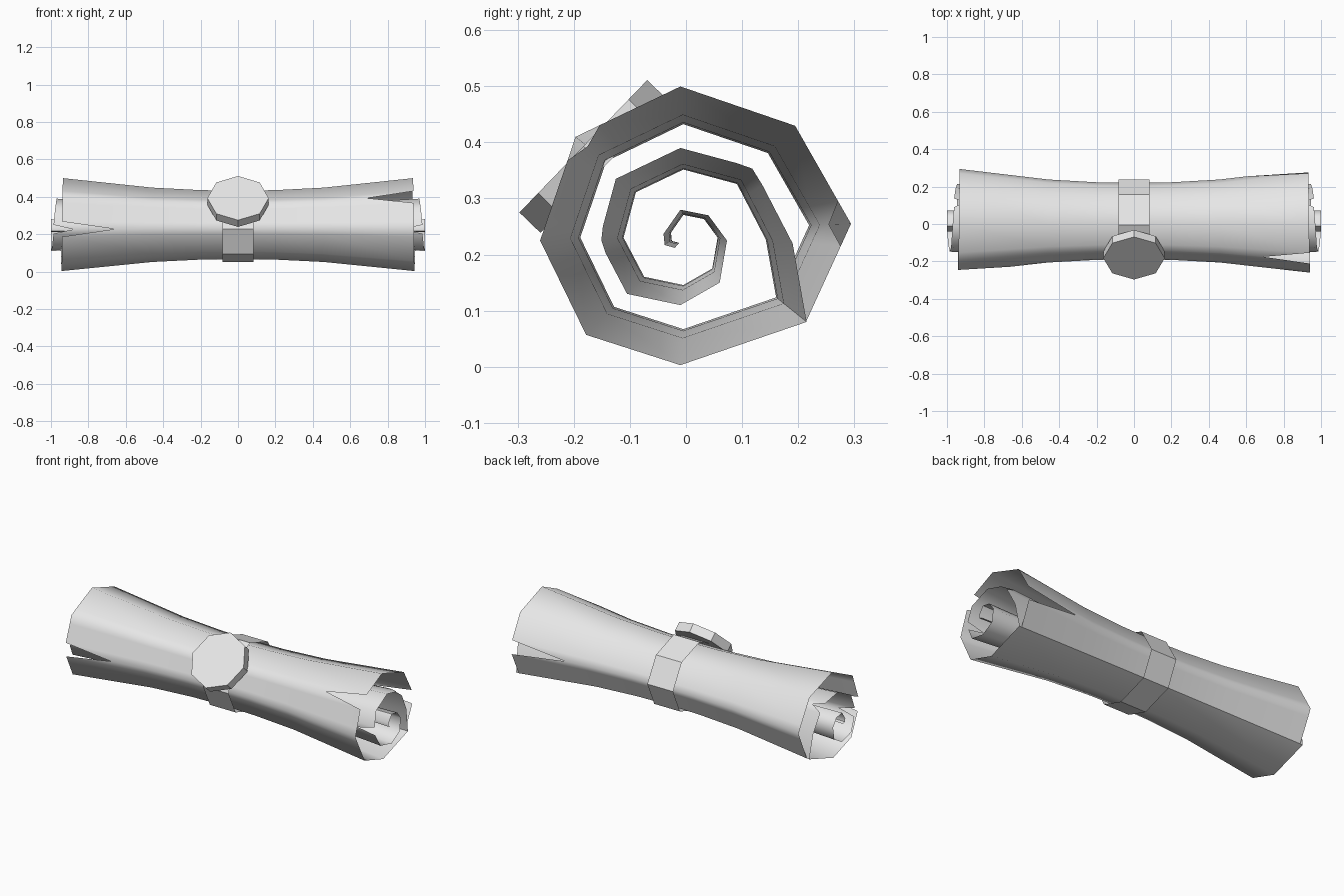
import bpy, bmesh, math

cube = bpy.data.objects.get("Cube")
if cube:
    bpy.data.objects.remove(cube)

mat = bpy.data.materials.new("pale_paper")
mat.use_nodes = True
mat.diffuse_color = (0.8, 0.8, 0.8, 1)
mat.node_tree.nodes["Principled BSDF"].inputs["Base Color"].default_value = (0.8, 0.8, 0.8, 1)

CY, CZ = 0.01, 0.245  # roll axis

# Spiral cross-section (y, z) at the flared ends, from outer seam to core
SPIRAL = [(.215, .08), (.295, .255), (.195, .43), (-.01, .5), (-.197, .41),
          (-.26, .225), (-.178, .057), (-.01, .003), (.215, .08),
          (.19, .22), (.12, .355), (-.01, .39), (-.125, .335), (-.155, .225),
          (-.105, .13), (-.01, .11), (.06, .15), (.073, .225), (.04, .27),
          (-.01, .28), (-.04, .237), (-.038, .217), (-.02, .212)]

# Torn notches: spiral corner -> {end side: tip position along the roll}
TEARS = {1: {1: .6}, 4: {1: .69}, 5: {-1: .66}, 10: {1: .9, -1: .9}, 13: {1: .88, -1: .88}}


def lerp(a, b, t):
    return a + (b - a) * t


def flare(x):
    """Section scale: narrow waist, wide ends."""
    x = abs(x)
    if x < .46:
        return lerp(.735, .8, (x / .46) ** 2)
    return lerp(.8, 1, (x - .46) / .48) if x < .94 else 1


def end_x(i):
    """Inner turns stick out further than outer ones."""
    return .93 + .002 * i if i <= 8 else min(1, .946 + .008 * (i - 8))


def place(x, p):
    s = flare(x)
    return (x, CY + (p[0] - CY) * s, CZ + (p[1] - CZ) * s)


def make_object(name, bm):
    mesh = bpy.data.meshes.new(name)
    bm.to_mesh(mesh)
    bm.free()
    obj = bpy.data.objects.new(name, mesh)
    bpy.context.collection.objects.link(obj)
    mesh.materials.append(mat)
    return obj


def sheet(bm, columns):
    for a, b in zip(columns, columns[1:]):
        for k in range(len(a) - 1):
            bm.faces.new((a[k], a[k + 1], b[k + 1], b[k]))


# Columns of the paper: each spiral corner, plus one each side of a tear
columns = []
for i, p in enumerate(SPIRAL):
    tear = TEARS.get(i, {})
    for step in ((-1, 0, 1) if tear else (0,)):
        q = SPIRAL[i + step] if step else p
        point = (lerp(p[0], q[0], .23), lerp(p[1], q[1], .23))
        columns.append((point, end_x(i), tear if step == 0 else {}))

# Rolled paper
bm = bmesh.new()
grid = []
for point, end, tear in columns:
    xs = [-tear.get(-1, end), -.46, -.2, 0, .2, .46, tear.get(1, end)]
    grid.append([bm.verts.new(place(x, point)) for x in xs])
sheet(bm, grid)
paper = make_object("rolled_paper", bm)
bpy.context.view_layer.objects.active = paper
paper.select_set(True)
bpy.ops.object.shade_smooth_by_angle(angle=math.radians(62))
paper.select_set(False)

# Band around the waist
bm = bmesh.new()
ring = []
for p in SPIRAL[:8]:
    y, z = CY + (p[0] - CY) * .8, CZ + (p[1] - CZ) * .8
    ring.append([bm.verts.new((x, y, z)) for x in (-.083, .083)])
sheet(bm, ring + ring[:1])
bmesh.ops.recalc_face_normals(bm, faces=bm.faces)
make_object("band", bm)

# Eight-sided seal tilted up on the front of the band
tilt = math.radians(46)
depth = .052
bpy.ops.mesh.primitive_cylinder_add(
    vertices=8, radius=.164, depth=depth, rotation=(tilt, 0, 0),
    location=(0, -.183 + math.sin(tilt) * depth / 2, .393 - math.cos(tilt) * depth / 2))
seal = bpy.context.object
seal.name = "seal"
seal.data.materials.append(mat)
